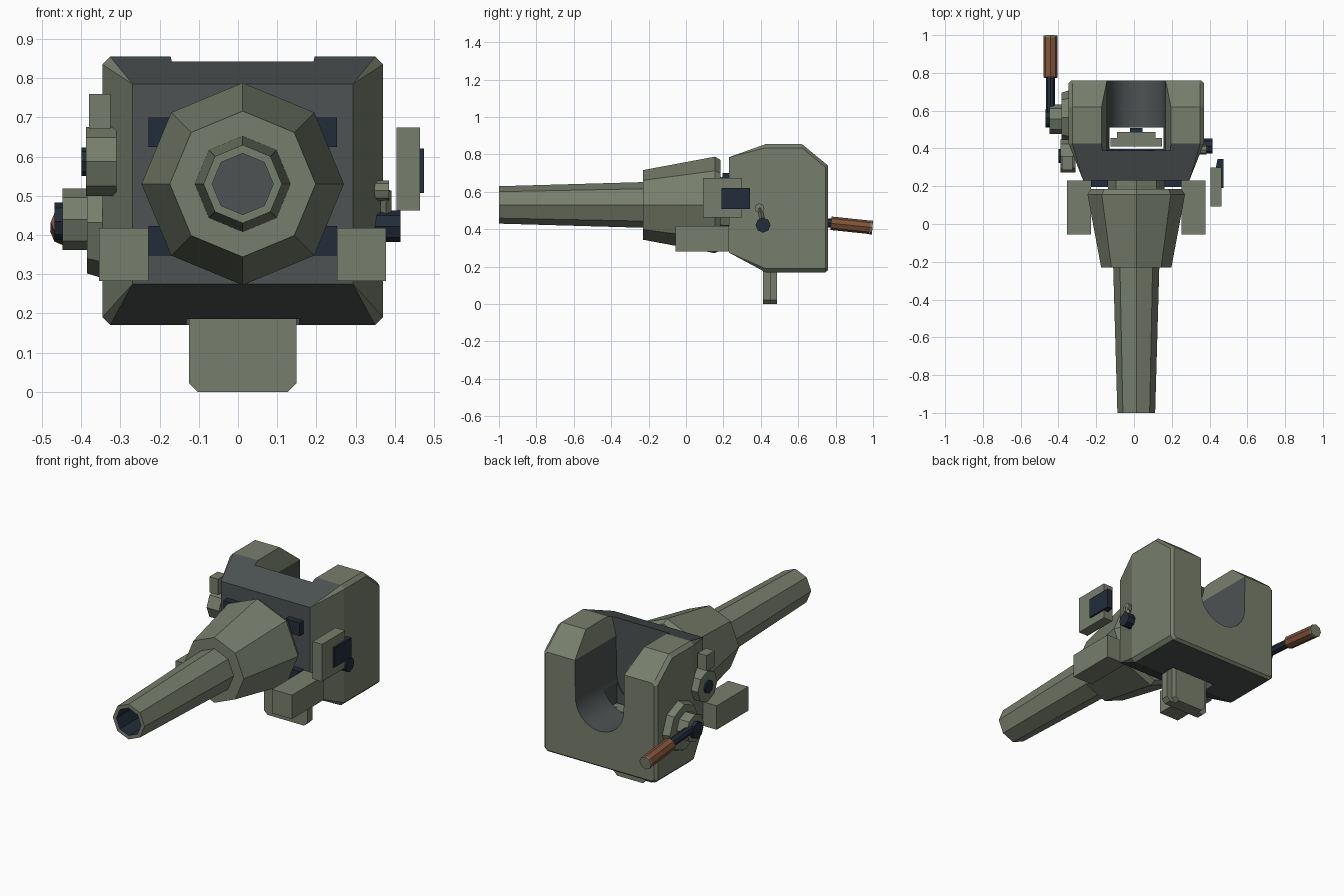
import bpy, bmesh, math
from mathutils import Vector

if "Cube" in bpy.data.objects:
    bpy.data.objects.remove(bpy.data.objects["Cube"])

CX, CZ = 0.012, 0.53  # bore axis


def material(name, rgb):
    m = bpy.data.materials.new(name)
    m.diffuse_color = (*rgb, 1)
    m.use_nodes = True
    m.node_tree.nodes["Principled BSDF"].inputs["Base Color"].default_value = m.diffuse_color
    return m


GREEN = material("olive_green_paint", (0.185, 0.21, 0.15))
GREY = material("dark_grey_steel", (0.074, 0.084, 0.084))
NAVY = material("blued_steel", (0.016, 0.026, 0.042))
BROWN = material("brown_grip", (0.21, 0.085, 0.04))


def finish(name, bm, *mats):
    bmesh.ops.recalc_face_normals(bm, faces=bm.faces)
    me = bpy.data.meshes.new(name)
    bm.to_mesh(me)
    bm.free()
    ob = bpy.data.objects.new(name, me)
    bpy.context.collection.objects.link(ob)
    for m in mats:
        me.materials.append(m)
    return ob


def box(name, x, y, z, mat, bevel=0):
    bm = bmesh.new()
    bmesh.ops.create_cube(bm, size=1)
    for v in bm.verts:
        v.co = [(a + b) / 2 + c * (b - a) for (a, b), c in zip((x, y, z), v.co)]
    if bevel:  # chamfer the two lowest side edges
        low = [e for e in bm.edges if all(v.co.z < z[0] + 1e-4 for v in e.verts)
               and abs(e.verts[0].co.x - e.verts[1].co.x) < 1e-4]
        bmesh.ops.bevel(bm, geom=low, offset=bevel, segments=1, affect='EDGES')
    return finish(name, bm, mat)


def rod(name, p, q, r, mat, n=8, r2=None):
    p, q = Vector(p), Vector(q)
    bm = bmesh.new()
    bmesh.ops.create_cone(bm, cap_ends=True, segments=n, radius1=r,
                          radius2=r if r2 is None else r2, depth=(q - p).length)
    rot = (q - p).to_track_quat('Z', 'Y')
    for v in bm.verts:
        v.co = rot @ v.co + (p + q) / 2
    return finish(name, bm, mat)


def extrude_y(name, pts, y0, y1, mat):
    bm = bmesh.new()
    f = bm.faces.new([bm.verts.new((x, y0, z)) for x, z in pts])
    new = bmesh.ops.extrude_face_region(bm, geom=[f])["geom"]
    for v in new:
        if isinstance(v, bmesh.types.BMVert):
            v.co.y = y1
    return finish(name, bm, mat)


def lathe_y(name, profile, n, *mats):
    bm = bmesh.new()
    rings = [[bm.verts.new((CX + r * math.sin(2 * math.pi * i / n), y,
                            CZ + r * math.cos(2 * math.pi * i / n)))
              for i in range(n)] for y, r in profile]
    for a, b in zip(rings, rings[1:] + rings[:1]):
        for i in range(n):
            j = (i + 1) % n
            bm.faces.new((a[i], a[j], b[j], b[i]))
    return finish(name, bm, *mats)


# Breech housing: convex faceted body
bm = bmesh.new()
stations = [(0.23, 0.281, 0.275, 0.785, 0), (0.425, 0.358, 0.17, 0.855, 0.02),
            (0.62, 0.358, 0.17, 0.855, 0.02), (0.745, 0.358, 0.17, 0.752, 0.02),
            (0.76, 0.343, 0.182, 0.74, 0.015)]
for y, hx, z0, z1, c in stations:
    for s in (-1, 1):
        for z, d in ((z0, 1), (z1, -1)):
            bm.verts.new((CX + s * (hx - c), y, z))
            if c:
                bm.verts.new((CX + s * hx, y, z + d * c))
bmesh.ops.convex_hull(bm, input=bm.verts)
bmesh.ops.dissolve_limit(bm, angle_limit=0.02, verts=bm.verts, edges=bm.edges)
housing = finish("breech_housing", bm, GREEN, GREY)

# Cutters: loading trough, wedge shaft and bore opening
R = 0.152
arc = [(CX + R * math.cos(a), CZ + R * math.sin(a))
       for a in (-math.pi * i / 24 for i in range(25))]
trough = ([(CX + 0.2, 0.95), (CX + 0.185, 0.86), (CX + 0.155, 0.74)] + arc
          + [(CX - 0.155, 0.74), (CX - 0.185, 0.86), (CX - 0.2, 0.95)])
cutters = [extrude_y("trough_cutter", trough, 0.39, 0.95, GREY),
           box("shaft_cutter", (-0.131, 0.156), (0.396, 0.512), (-0.1, 0.6), GREY),
           rod("bore_cutter", (CX, 0.1, CZ), (CX, 0.45, CZ), 0.088, GREY)]
bpy.context.view_layer.objects.active = housing
for c in cutters:
    m = housing.modifiers.new("cut", 'BOOLEAN')
    m.operation, m.solver, m.object = 'DIFFERENCE', 'EXACT', c
    bpy.ops.object.modifier_apply(modifier=m.name)
    bpy.data.objects.remove(c)
while len(housing.data.materials) > 2:
    housing.data.materials.pop()

# Bare steel on front, underside and trough; paint elsewhere
for f in housing.data.polygons:
    n, c = f.normal, f.center
    front = n.y < -0.2 and abs(n.x) < 0.1 and c.y < 0.42
    under = n.z < -0.9
    inside = abs(c.x - CX) < 0.162 and 0.36 < c.z < 0.8 and c.y > 0.38 and n.y < 0.5
    inner_wall = n.y > 0.5 and c.y < 0.45
    shaft = abs(c.x - CX) < 0.15 and c.z < 0.5 and 0.39 < c.y < 0.52
    f.material_index = int(front or under or inside or inner_wall or shaft)
bpy.ops.object.select_all(action='DESELECT')
housing.select_set(True)
bpy.ops.object.shade_smooth_by_angle(angle=math.radians(12))

# Barrel with flared sleeve and open bore
barrel = lathe_y("barrel", [(-1, 0.1), (-0.23, 0.122), (-0.23, 0.186), (0.155, 0.258),
                            (0.185, 0.24), (0.185, 0.15), (0.24, 0.15), (0.24, 0.095),
                            (0.391, 0.095), (0.391, 0.078), (-1, 0.078)], 8, GREEN, NAVY)
for f in barrel.data.polygons:
    d = f.center - Vector((CX, f.center.y, CZ))
    if f.normal.dot(d) < -0.01 and d.length < 0.08:
        f.material_index = 1

# Lowered sliding wedge
box("wedge_front", (-0.125, 0.149), (0.411, 0.455), (0, 0.37), GREEN, 0.022)
box("wedge_rear", (-0.09, 0.114), (0.455, 0.487), (0, 0.37), GREEN, 0.022)
box("wedge_latch", (-0.02, 0.045), (0.487, 0.508), (0.3, 0.36), NAVY)

# Parts mirrored about the bore axis
for s, side in ((-1, "left"), (1, "right")):
    def span(a, b):
        return tuple(sorted((CX + s * a, CX + s * b)))
    box(f"recoil_bracket_{side}", span(0.24, 0.366), (-0.055, 0.23), (0.282, 0.418), GREEN)
    for z, level in ((0.625, "upper"), (0.348, "lower")):
        box(f"clamp_{level}_{side}", span(0.15, 0.24), (0.195, 0.235), (z, z + 0.075), NAVY)

# Right side: sight box, eyepiece and trigger linkage
box("sight_box", (0.404, 0.464), (0.092, 0.3), (0.462, 0.674), GREEN)
eyepiece = box("sight_eyepiece", (0.412, 0.474), (0.19, 0.343), (0.507, 0.62), NAVY)
for v in eyepiece.data.vertices:
    if v.co.y > 0.3 and v.co.x < 0.44:
        v.co.x += 0.03
rod("linkage_pivot", (0.33, 0.393, 0.513), (0.385, 0.393, 0.513), 0.026, GREEN)
rod("linkage_knob", (0.33, 0.412, 0.422), (0.415, 0.412, 0.422), 0.04, NAVY)
rod("linkage_bar", (0.378, 0.393, 0.513), (0.378, 0.412, 0.43), 0.014, GREEN, 4)

# Left side: crank discs, hub and stop
rod("crank_plate", (-0.32, 0.565, 0.432), (-0.385, 0.565, 0.432), 0.15, GREEN, 8, 0.13)
rod("crank_hub", (-0.38, 0.555, 0.44), (-0.447, 0.555, 0.44), 0.078, GREEN)
rod("cocking_disc", (-0.31, 0.36, 0.587), (-0.388, 0.36, 0.587), 0.088, GREEN)
rod("cocking_bolt", (-0.38, 0.36, 0.587), (-0.399, 0.36, 0.587), 0.036, NAVY)
box("cocking_stop", (-0.38, -0.325), (0.285, 0.36), (0.67, 0.76), GREEN)

# Crank handle
rod("crank_pin", (-0.42, 0.56, 0.435), (-0.468, 0.56, 0.435), 0.048, NAVY)
rod("crank_arm", (-0.442, 0.54, 0.45), (-0.442, 0.79, 0.432), 0.024, NAVY)
rod("crank_grip", (-0.442, 0.775, 0.432), (-0.442, 0.985, 0.41), 0.036, BROWN)
rod("grip_cap", (-0.442, 0.985, 0.41), (-0.442, 0.997, 0.409), 0.037, GREEN)
